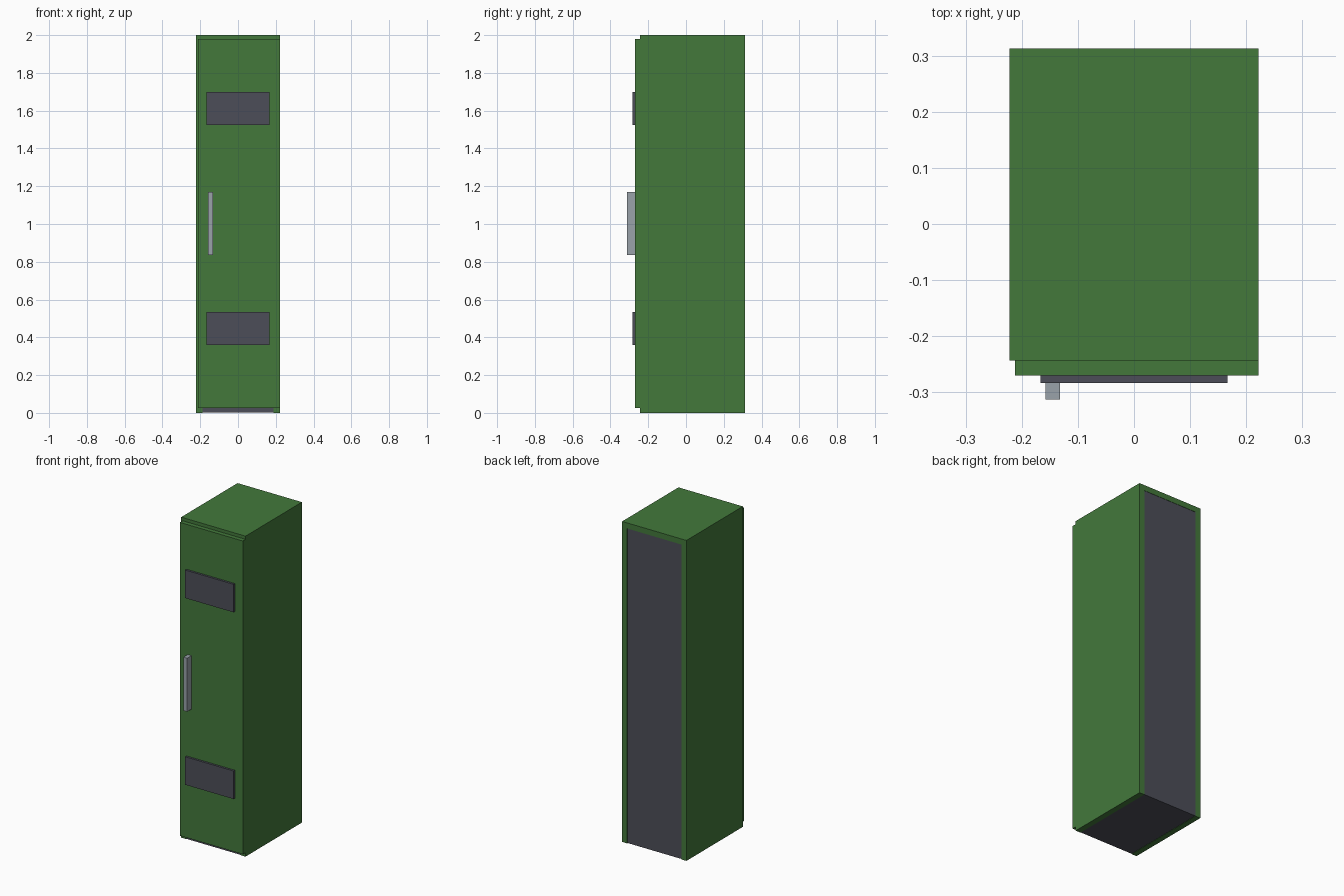
import bpy, bmesh

if "Cube" in bpy.data.objects:
    bpy.data.objects.remove(bpy.data.objects["Cube"])


def material(name, rgb):
    m = bpy.data.materials.new(name)
    m.diffuse_color = (*rgb, 1)
    m.use_nodes = True
    m.node_tree.nodes["Principled BSDF"].inputs["Base Color"].default_value = m.diffuse_color
    return m


green = material("green paint", (0.056, 0.190, 0.044))
dark = material("dark grey", (0.073, 0.076, 0.098))
metal = material("light metal", (0.32, 0.36, 0.40))


def box(name, x, y, z, mat):
    """Axis-aligned box from (low, high) ranges."""
    bm = bmesh.new()
    bmesh.ops.create_cube(bm, size=1)
    for v in bm.verts:
        for i, (lo, hi) in enumerate((x, y, z)):
            v.co[i] = lo if v.co[i] < 0 else hi
    me = bpy.data.meshes.new(name)
    bm.to_mesh(me)
    bm.free()
    me.materials.append(mat)
    ob = bpy.data.objects.new(name, me)
    bpy.context.collection.objects.link(ob)
    return ob


W, T = 0.222, 0.035           # half width, board thickness
FRONT, BACK = -0.243, 0.313   # cabinet depth range

# Cabinet shell
box("left_side", (-W, -W + T), (FRONT, BACK), (0, 2), green)
box("right_side", (W - T, W), (FRONT, BACK), (0, 2), green)
box("top_board", (-W + T, W - T), (FRONT, BACK), (2 - T, 2), green)

# Dark back and base between the side boards
box("back_panel", (-W + T, W - T), (BACK - 0.022, BACK - 0.002), (0.002, 2 - T), dark)
box("base_board", (-W + T, W - T), (FRONT, BACK - 0.022), (0.002, T), dark)

# Door with two plates and a handle
box("door", (-0.212, W), (-0.27, FRONT), (0.025, 1.98), green)
for name, z in (("lower_plate", 0.36), ("upper_plate", 1.525)):
    box(name, (-0.167, 0.167), (-0.283, -0.27), (z, z + 0.175), dark)
box("handle", (-0.158, -0.132), (-0.313, -0.27), (0.836, 1.17), metal)
